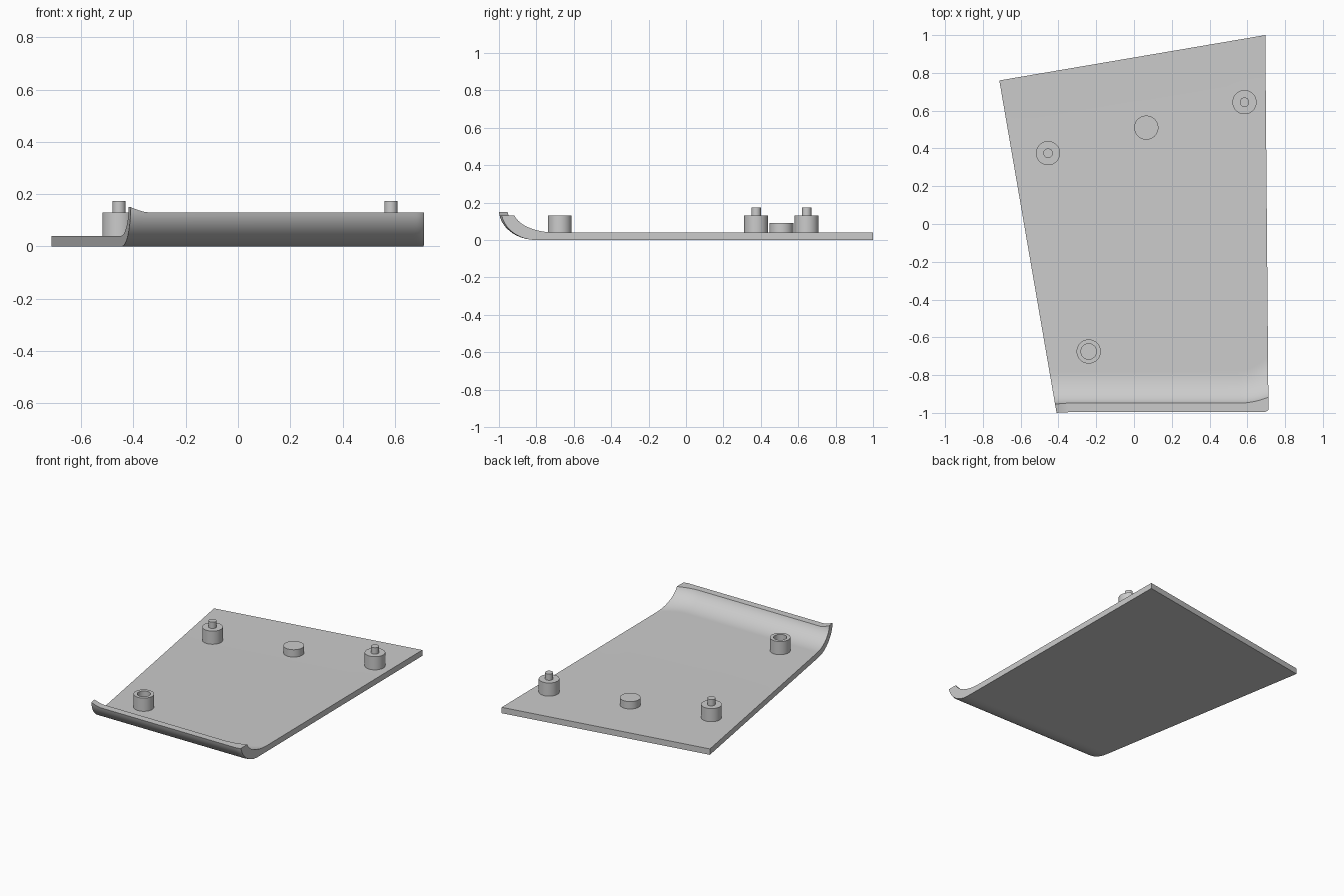
import bpy, bmesh, math
from mathutils import Vector

cube = bpy.data.objects.get("Cube")
if cube:
    bpy.data.objects.remove(cube, do_unlink=True)

grey = bpy.data.materials.new("plain grey")
grey.use_nodes = True
colour = (0.6, 0.6, 0.6, 1)
grey.diffuse_color = colour
grey.node_tree.nodes["Principled BSDF"].inputs["Base Color"].default_value = colour


def finish(name, bm):
    bmesh.ops.recalc_face_normals(bm, faces=bm.faces)
    mesh = bpy.data.meshes.new(name)
    bm.to_mesh(mesh)
    bm.free()
    mesh.materials.append(grey)
    obj = bpy.data.objects.new(name, mesh)
    bpy.context.collection.objects.link(obj)
    bpy.ops.object.select_all(action="DESELECT")
    obj.select_set(True)
    bpy.context.view_layer.objects.active = obj
    bpy.ops.object.shade_smooth_by_angle(angle=math.radians(35))
    return obj


def turned(name, x, y, profile, sides=48):
    """Solid of revolution from (radius, height) points."""
    bm = bmesh.new()
    verts = [bm.verts.new((r, 0, z)) for r, z in profile]
    edges = [bm.edges.new(pair) for pair in zip(verts, verts[1:])]
    bmesh.ops.spin(bm, geom=verts + edges, cent=(0, 0, 0), axis=(0, 0, 1),
                   angle=math.tau, steps=sides)
    bmesh.ops.remove_doubles(bm, verts=bm.verts, dist=1e-5)
    bmesh.ops.translate(bm, verts=bm.verts, vec=(x, y, 0))
    return finish(name, bm)


def arc(cy, cz, a, b, top, steps=16):
    """Quarter-ellipse points from the rim height down to the flat."""
    start = math.asin((cz - top) / b)
    angles = [start + (math.pi / 2 - start) * i / steps for i in range(steps + 1)]
    return [(cy - a * math.cos(t), cz - b * math.sin(t)) for t in angles]


THICK = 0.04
BACK_LEFT, BACK_RIGHT = Vector((-0.713, 0.76)), Vector((0.695, 1.0))


def section(u):
    """One cross-section of the tray, u running from the slanted side to the straight side."""
    flare = max(0, (u - 0.86) / 0.14) ** 2           # corner widening
    tip = 0.02 * max(0, 1 - u / 0.06) ** 1.5         # raised end of the lip
    top = 0.13 + tip
    nose = 0.012 * max(0, (u - 0.975) / 0.025) ** 2  # clipped outer corner
    outer = arc(-0.8, 0.16, 0.2 - nose, 0.16, top)
    inner = arc(-0.78 + 0.08 * flare, 0.16, 0.174 + 0.05 * flare, 0.12, top)
    points = []
    for y, z in outer + inner[::-1]:
        left = -0.41 - 0.303 * (y + 1) / 1.76
        right = 0.712 - 0.0085 * (y + 1)
        points.append((left + (right - left) * u, y, z))
    back = BACK_LEFT.lerp(BACK_RIGHT, u)
    n = len(outer)
    rear = [(back.x, back.y, 0), (back.x, back.y, THICK)]
    return points[:n] + rear + points[n:]


# Tray with curled front lip
stations = [0, 0.01, 0.02, 0.03, 0.045, 0.06, 0.5, 0.86]
stations += [0.86 + 0.0115 * i for i in range(1, 11)] + [0.985, 0.993, 1]
bm = bmesh.new()
rings = [[bm.verts.new(p) for p in section(u)] for u in stations]
for a, b in zip(rings, rings[1:]):
    for i in range(len(a)):
        j = (i + 1) % len(a)
        bm.faces.new((a[i], a[j], b[j], b[i]))
bm.faces.new(rings[0])
bm.faces.new(rings[-1])
finish("tray", bm)

# Posts with locating pins
BASE = 0.03
for name, x, y in (("pinned_post_right", -0.455, 0.375), ("pinned_post_left", 0.585, 0.645)):
    turned(name, x, y, [(0, BASE), (0.064, BASE), (0.064, 0.13), (0.025, 0.13),
                        (0.025, 0.173), (0, 0.173)])

# Short plain pad
turned("support_pad", 0.065, 0.51, [(0, BASE), (0.064, BASE), (0.064, 0.09), (0, 0.09)])

# Hollow socket
turned("hollow_socket", -0.24, -0.675, [(0, BASE), (0.064, BASE), (0.064, 0.13),
                                        (0.041, 0.13), (0.041, 0.05), (0, 0.05)])
